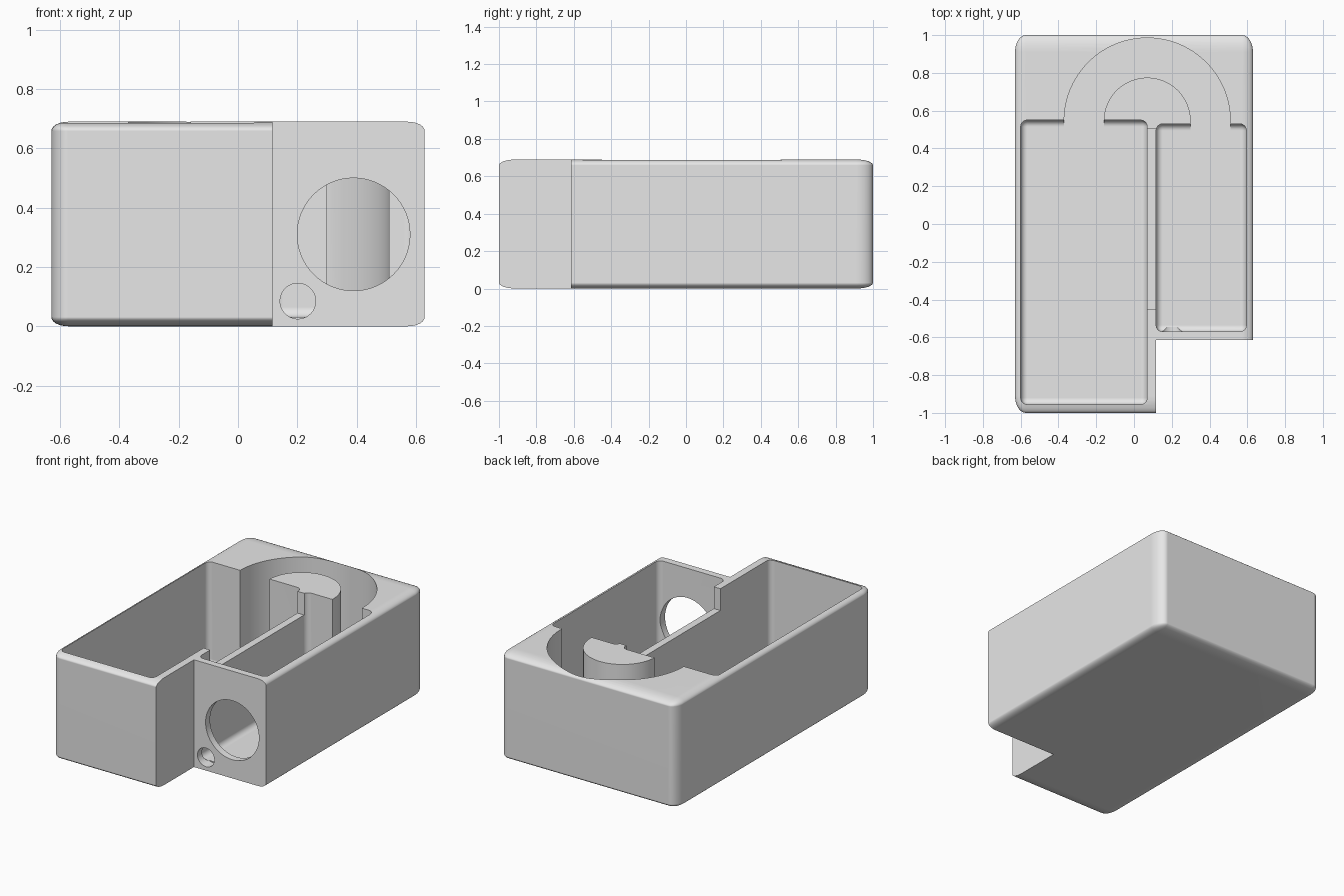
import bpy, bmesh, math
from mathutils import Matrix, Vector

if "Cube" in bpy.data.objects:
    bpy.data.objects.remove(bpy.data.objects["Cube"], do_unlink=True)

grey = bpy.data.materials.new("plain grey")
grey.use_nodes = True
grey.diffuse_color = (0.8, 0.8, 0.8, 1)
grey.node_tree.nodes["Principled BSDF"].inputs["Base Color"].default_value = (0.8, 0.8, 0.8, 1)


def make_object(name, bm):
    bmesh.ops.recalc_face_normals(bm, faces=bm.faces)
    mesh = bpy.data.meshes.new(name)
    bm.to_mesh(mesh)
    bm.free()
    mesh.materials.append(grey)
    obj = bpy.data.objects.new(name, mesh)
    bpy.context.scene.collection.objects.link(obj)
    return obj


def box(name, low, high, radius=0.0, stretch=False):
    """Box between two corners; a stretched bevel is a fraction of each side."""
    low, high = Vector(low), Vector(high)
    bm = bmesh.new()
    bmesh.ops.create_cube(bm, size=1)
    if not stretch:
        bmesh.ops.scale(bm, vec=high - low, verts=bm.verts)
    if radius:
        bmesh.ops.bevel(bm, geom=bm.edges[:], offset=radius, segments=6,
                        profile=0.5, affect='EDGES')
    if stretch:
        bmesh.ops.scale(bm, vec=high - low, verts=bm.verts)
    bmesh.ops.translate(bm, vec=(low + high) / 2, verts=bm.verts)
    return make_object(name, bm)


def hole(name, x, z, radius, y0, y1):
    """Round bore running along y."""
    bm = bmesh.new()
    bmesh.ops.create_cone(bm, cap_ends=True, segments=64, radius1=radius, radius2=radius,
                          depth=y1 - y0, matrix=Matrix.Translation((x, (y0 + y1) / 2, z))
                          @ Matrix.Rotation(math.pi / 2, 4, 'X'))
    return make_object(name, bm)


def u_channel(name, cx, cy, outer, inner, leg_y, z0, z1, steps=48):
    """Half-ring slot with short straight legs."""
    arc = [math.pi * i / steps for i in range(steps + 1)]
    pts = [(cx + outer, leg_y)]
    pts += [(cx + outer * math.cos(a), cy + outer * math.sin(a)) for a in arc]
    pts += [(cx - outer, leg_y), (cx - inner, leg_y)]
    pts += [(cx + inner * math.cos(a), cy + inner * math.sin(a)) for a in reversed(arc)]
    pts += [(cx + inner, leg_y)]
    bm = bmesh.new()
    face = bm.faces.new([bm.verts.new((x, y, z0)) for x, y in pts])
    top = bmesh.ops.extrude_face_region(bm, geom=[face])["geom"]
    bmesh.ops.translate(bm, vec=(0, 0, z1 - z0),
                        verts=[g for g in top if isinstance(g, bmesh.types.BMVert)])
    return make_object(name, bm)


# Outer shell with softened edges
case = box("case_body", (-0.63, -1, 0), (0.63, 1, 0.69), 0.045, stretch=True)

FLOOR = 0.03
cutters = [
    # Stepped front corner
    box("front_notch", (0.117, -1.2, -0.2), (0.9, -0.615, 0.9)),
    # Two compartments
    box("long_pocket", (-0.60, -0.955, FLOOR), (0.07, 0.55, 0.95), 0.035),
    box("short_pocket", (0.117, -0.57, FLOOR), (0.595, 0.53, 0.95), 0.035),
    # Curved passage joining the compartments
    u_channel("curved_passage", 0.07, 0.545, 0.44, 0.23, 0.49, FLOOR, 0.95),
    # Lowered dividing wall
    box("divider_step", (0.04, -0.45, 0.55), (0.15, 0.505, 0.95)),
    # Bores through the stepped face
    hole("large_bore", 0.39, 0.31, 0.19, -0.75, -0.5),
    hole("small_bore", 0.202, 0.085, 0.06, -0.75, -0.545),
]

bpy.context.view_layer.objects.active = case
for cutter in cutters:
    cutter.hide_render = True
    mod = case.modifiers.new("cut", 'BOOLEAN')
    mod.operation = 'DIFFERENCE'
    mod.solver = 'EXACT'
    mod.object = cutter
    bpy.ops.object.modifier_apply(modifier=mod.name)
for cutter in cutters:
    bpy.data.objects.remove(cutter, do_unlink=True)

# Smooth fillets, crisp cut edges
for obj in bpy.context.scene.objects:
    obj.select_set(obj == case)
bpy.ops.object.shade_smooth_by_angle(angle=math.radians(30))
weighted = case.modifiers.new("flat face normals", 'WEIGHTED_NORMAL')
weighted.keep_sharp = True
